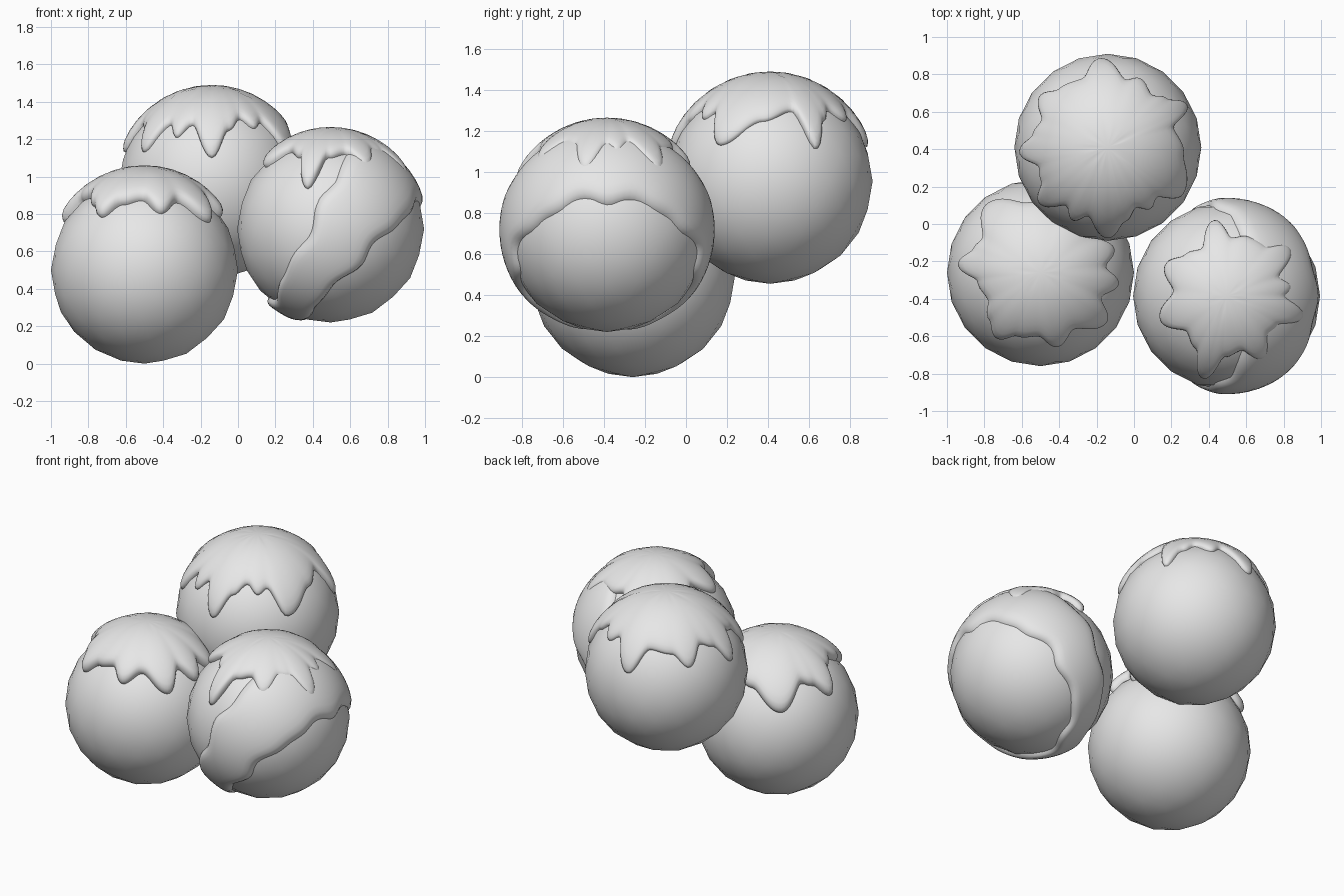
import bpy
import bmesh
from math import sin, cos, pi, radians, acos, atan2, hypot
from mathutils import Vector

cube = bpy.data.objects.get("Cube")
if cube:
    bpy.data.objects.remove(cube, do_unlink=True)

RADIUS = 0.5

grey = bpy.data.materials.new("plain grey")
grey.use_nodes = True
grey.diffuse_color = (0.8, 0.8, 0.8, 1)
grey.node_tree.nodes["Principled BSDF"].inputs["Base Color"].default_value = grey.diffuse_color


def finish(name, bm, centre):
    mesh = bpy.data.meshes.new(name)
    bm.to_mesh(mesh)
    bm.free()
    mesh.materials.append(grey)
    mesh.polygons.foreach_set("use_smooth", [True] * len(mesh.polygons))
    obj = bpy.data.objects.new(name, mesh)
    obj.location = centre
    bpy.context.collection.objects.link(obj)
    return obj


def ball(name, centre):
    bm = bmesh.new()
    bmesh.ops.create_icosphere(bm, subdivisions=3, radius=RADIUS)
    return finish(name, bm, centre)


def shell(name, centre, rings, pole=None):
    """Skin a stack of closed rings, with an optional fan to a pole."""
    bm = bmesh.new()
    rows = [[bm.verts.new(p) for p in ring] for ring in rings]
    count = len(rows[0])
    tip = bm.verts.new(pole) if pole else None
    for j in range(count):
        k = (j + 1) % count
        if tip:
            bm.faces.new((tip, rows[0][j], rows[0][k]))
        for upper, lower in zip(rows, rows[1:]):
            bm.faces.new((upper[j], lower[j], lower[k], upper[k]))
    return finish(name, bm, centre)


def rim_height(drips, angle):
    """Ease between neighbouring (azimuth, height) points round the rim."""
    pts = sorted((a % 360, h) for a, h in drips)
    pts = [(pts[-1][0] - 360, pts[-1][1])] + pts + [(pts[0][0] + 360, pts[0][1])]
    for (a, h), (b, g) in zip(pts, pts[1:]):
        if a <= angle <= b:
            return h + (g - h) * (1 - cos(pi * (angle - a) / (b - a))) / 2
    return pts[0][1]


def icing(name, centre, thick, drips, count=160):
    """Dripping cap with a rounded rim; heights are hundredths above the centre."""
    spread = [0.15, 0.3, 0.45, 0.6, 0.72, 0.82, 0.9, 0.95, 0.98, 1, 1]
    rings = []
    for i, s in enumerate(spread):
        last = i == len(spread) - 1
        lift = -0.02 if last else thick * (1 - 0.3 * s * s) * (1 - 0.85 * s ** 24)
        r = RADIUS + lift
        ring = []
        for j in range(count):
            az = 360 * j / count
            theta = s * acos(rim_height(drips, az) / 100 / (RADIUS + 0.01))
            a = radians(az)
            ring.append((r * sin(theta) * cos(a), r * sin(theta) * sin(a), r * cos(theta)))
        rings.append(ring)
    return shell(name, centre, rings, (0, 0, RADIUS + thick))


def sash(name, centre, thick, count=96, across=14):
    """Raised belt between two tilted cutting planes, with wavy borders."""
    axis = Vector((0.81, 0, -0.59)).normalized()
    side = Vector((0, 1, 0))
    up = axis.cross(side)
    edges = [(Vector((0.7, 0, -0.7)).normalized(), 0.24),
             (Vector((0.89, 0, -0.45)).normalized(), -0.11)]
    rings = [[] for _ in range(across + 1)]
    for j in range(count):
        a = 2 * pi * j / count
        out = side * cos(a) + up * sin(a)
        bounds = []
        for n, d in edges:
            p, q = n.dot(axis), n.dot(out)
            wave = 0.03 * sin(7 * a + d) + 0.02 * sin(11 * a)
            bounds.append(atan2(q, p) + acos(d / RADIUS / hypot(p, q)) + wave)
        for i, ring in enumerate(rings):
            s = (1 - cos(pi * i / across)) / 2
            theta = bounds[0] + (bounds[1] - bounds[0]) * s
            r = RADIUS - 0.012 + (thick + 0.012) * (1 - (2 * s - 1) ** 10)
            ring.append((axis * cos(theta) + out * sin(theta)) * r)
    return shell(name, centre, rings)


# Three touching balls
low = (-0.5, -0.26, 0.5)
mid = (0.495, -0.385, 0.72)
high = (-0.14, 0.41, 0.955)
ball("low_ball", low)
ball("middle_ball", mid)
ball("high_ball", high)

# Dripping icing on each ball: azimuth and rim height
icing("low_icing", low, 0.06, [
    (5, 37), (18, 30), (35, 38), (55, 28), (75, 38), (100, 34), (128, 22),
    (150, 36), (160, 34), (174, 26), (188, 38), (207, 40), (222, 35),
    (236, 29), (250, 36), (268, 38), (283, 31), (300, 37), (323, 26),
    (338, 37), (352, 29)])
icing("middle_icing", mid, 0.045, [
    (0, 40), (8, 37), (20, 41), (37, 28), (52, 38), (70, 38), (85, 40),
    (99, 30), (118, 42), (135, 40), (153, 35), (175, 42), (200, 34),
    (222, 42), (240, 39), (254, 22), (268, 39), (285, 41), (300, 33),
    (318, 41), (330, 40), (345, 28)])
icing("high_icing", high, 0.035, [
    (-141, 18), (-125, 33), (-116, 26), (-106, 33), (-90, 15), (-77, 30),
    (-65, 36), (-55, 31), (-46, 34), (-32, 18), (-5, 30), (17, 35), (28, 16),
    (40, 30), (50, 35), (65, 30), (75, 34), (95, 17), (110, 32), (130, 30),
    (143, 22), (158, 33), (170, 30), (183, 18), (196, 33), (207, 31)])

# Belt wrapped round the middle ball
sash("middle_sash", mid, 0.025)
